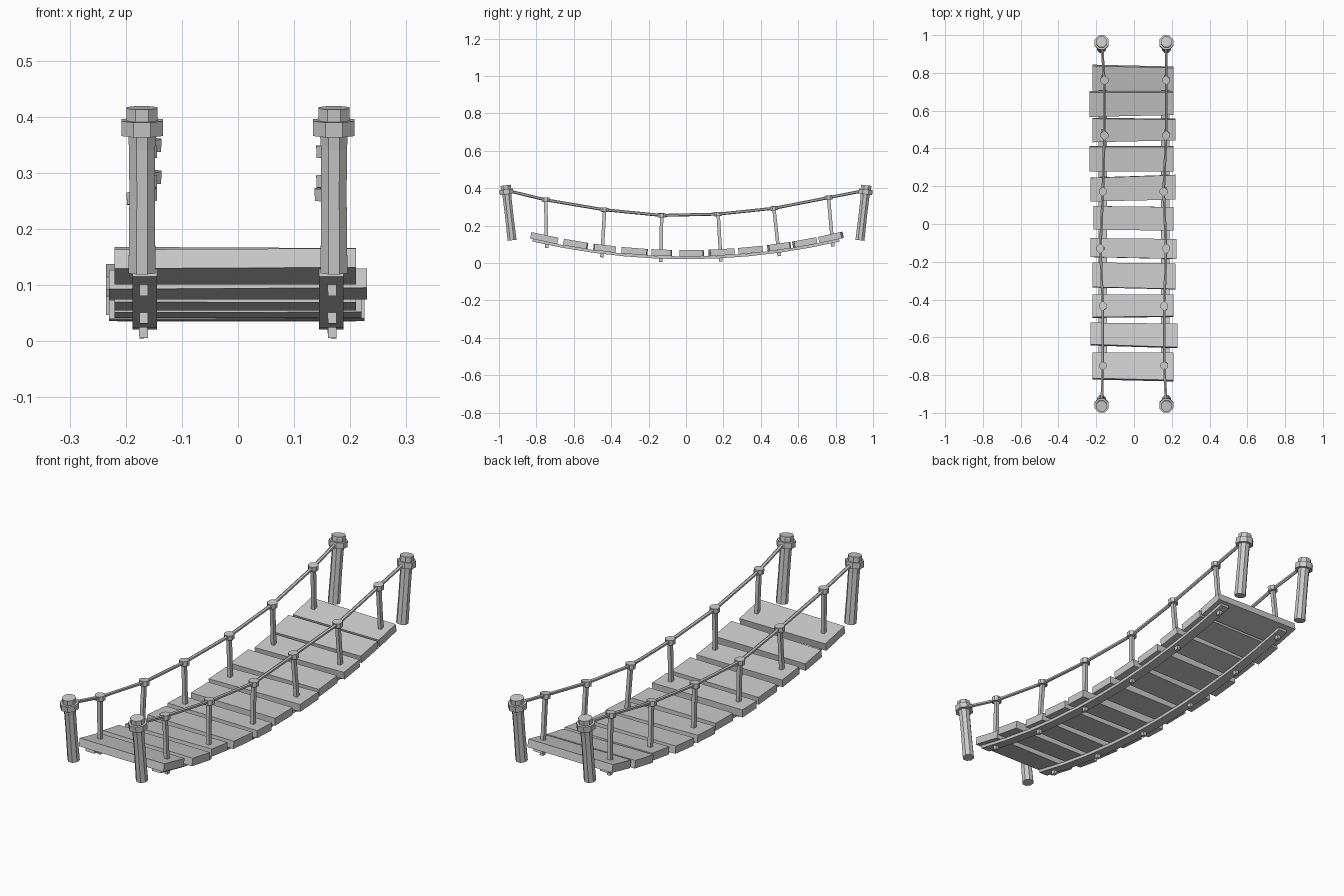
import bpy, bmesh, math
from mathutils import Vector

cube = bpy.data.objects.get("Cube")
if cube:
    bpy.data.objects.remove(cube, do_unlink=True)

GREY = (0.6, 0.6, 0.6, 1.0)
mat = bpy.data.materials.new("plain grey")
mat.use_nodes = True
mat.diffuse_color = GREY
mat.node_tree.nodes["Principled BSDF"].inputs["Base Color"].default_value = GREY


def finish(name, bm):
    bmesh.ops.recalc_face_normals(bm, faces=bm.faces)
    mesh = bpy.data.meshes.new(name)
    bm.to_mesh(mesh)
    bm.free()
    mesh.materials.append(mat)
    obj = bpy.data.objects.new(name, mesh)
    bpy.context.collection.objects.link(obj)
    return obj


def sweep(name, path, radii, sides):
    """Flat-sided tube through path; radii holds (sideways, other) per point."""
    bm = bmesh.new()
    path = [Vector(p) for p in path]
    rings = []
    for i, (p, (rx, ry)) in enumerate(zip(path, radii)):
        tangent = path[min(i + 1, len(path) - 1)] - path[max(i - 1, 0)]
        up = tangent.cross(Vector((1, 0, 0))).normalized()
        side = up.cross(tangent).normalized()
        ring = []
        for k in range(sides):
            a = 2 * math.pi * (k + 0.5) / sides
            ring.append(bm.verts.new(p + side * rx * math.cos(a) + up * ry * math.sin(a)))
        rings.append(ring)
    for a, b in zip(rings, rings[1:]):
        for k in range(sides):
            n = (k + 1) % sides
            bm.faces.new((a[k], a[n], b[n], b[k]))
    bm.faces.new(rings[0])
    bm.faces.new(rings[-1])
    return finish(name, bm)


def sag(y):
    return 0.14 * y * y


# Planks: left end x, right end x, then near and far y of the left and right ends
PLANKS = [
    (-.22, .21, .71, .84, .71, .83),
    (-.235, .21, .57, .70, .58, .70),
    (-.22, .22, .435, .56, .445, .555),
    (-.235, .21, .28, .41, .28, .41),
    (-.23, .22, .12, .245, .13, .26),
    (-.215, .21, -.03, .095, -.035, .09),
    (-.23, .225, -.175, -.075, -.185, -.08),
    (-.22, .22, -.335, -.205, -.345, -.21),
    (-.22, .21, -.495, -.375, -.49, -.375),
    (-.23, .23, -.64, -.525, -.655, -.53),
    (-.22, .21, -.82, -.685, -.83, -.685),
]
for i, (xl, xr, l0, l1, r0, r1) in enumerate(PLANKS):
    mid = (l0 + l1 + r0 + r1) / 4
    slope = 0.28 * mid
    bm = bmesh.new()
    bmesh.ops.create_cube(bm, size=2)
    for v in bm.verts:
        near, far = (l0, l1) if v.co.x < 0 else (r0, r1)
        y = near if v.co.y < 0 else far
        h = 0.017 * v.co.z
        v.co = (xl if v.co.x < 0 else xr,
                y - h * slope,
                0.053 + sag(mid) + (y - mid) * slope + h)
    finish(f"plank_{i + 1}", bm)

# Rail supports: top y, top z, foot y, x on each side
SUPPORTS = [
    (-.75, .338, -.745, -.165, .16),
    (-.435, .285, -.45, -.165, .16),
    (-.13, .255, -.135, -.178, .17),
    (.172, .262, .187, -.165, .157),
    (.47, .293, .498, -.157, .17),
    (.762, .35, .785, -.157, .17),
]
for s, side in ((-1, "right"), (1, "left")):
    # Sagging beam under the planks
    ys = [-.82 + .164 * k for k in range(11)]
    sweep(f"{side}_under_beam", [(s * .166, y, .028 + sag(y)) for y in ys],
          [(.031, .010)] * len(ys), 4)

    # Leaning end posts with collar and hollowed cap
    for e, end in ((-1, "front"), (1, "back")):
        base = Vector((s * .171, e * .93, .122))
        axis = Vector((0, e * .034, .294))

        def turned(part, profile):
            sweep(f"{end}_{side}_{part}", [base + axis * t for t, r in profile],
                  [(r, r) for t, r in profile], 8)

        turned("post", [(0, .026), (.45, .0245), (.75, .025), (.9, .028)])
        turned("post_collar", [(.835, .040), (.925, .040)])
        turned("post_cap", [(.92, .030), (1, .030), (1.0001, .021), (.96, .020)])

    # Supports with knots on top
    rope = [(s * .171, -.955, .388)]
    for i, (y, z, foot_y, x_right, x_left) in enumerate(SUPPORTS):
        x = x_right if s < 0 else x_left
        top = Vector((x, y, z))
        foot = Vector((s * .168, foot_y, .003 + sag(foot_y)))
        d = (top - foot).normalized()
        sweep(f"{side}_rail_support_{i + 1}", [foot, top], [(.011, .013)] * 2, 4)
        sweep(f"{side}_rail_knot_{i + 1}", [top - d * .011, top + d * .011],
              [(.022, .022)] * 2, 8)
        rope.append(top)
    rope.append((s * .171, .955, .388))

    # Hand rope running through the knots
    sweep(f"{side}_hand_rope", rope, [(.008, .008)] * len(rope), 6)
